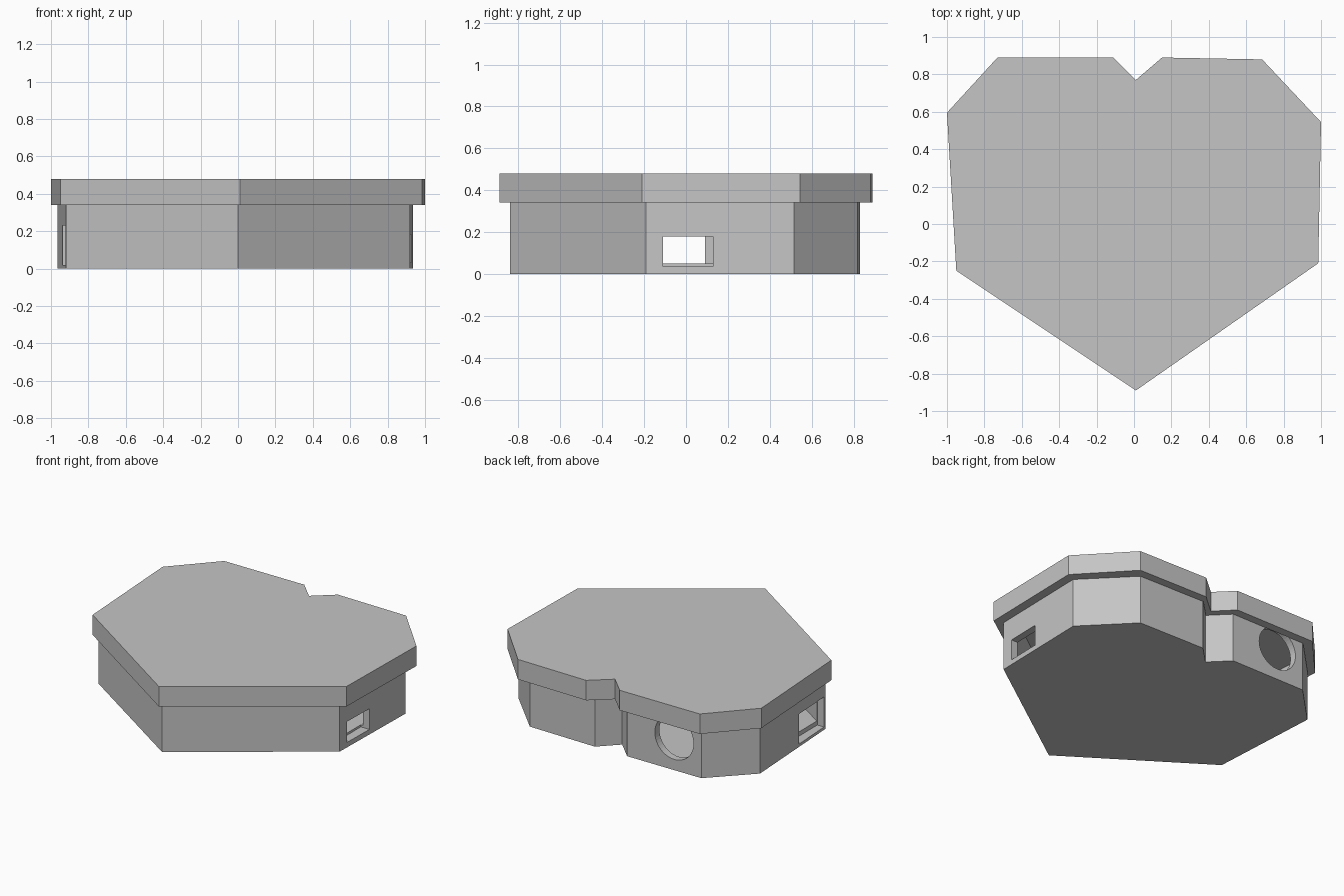
import bpy, bmesh, math
from mathutils import Vector

cube = bpy.data.objects.get("Cube")
if cube:
    bpy.data.objects.remove(cube, do_unlink=True)

grey = bpy.data.materials.new("grey plastic")
grey.use_nodes = True
grey.diffuse_color = (0.56, 0.56, 0.56, 1)
grey.node_tree.nodes["Principled BSDF"].inputs["Base Color"].default_value = (0.56, 0.56, 0.56, 1)

# Faceted heart outlines, clockwise seen from above
LID = [(-0.73, 0.89), (-0.11, 0.89), (0.01, 0.77), (0.15, 0.89), (0.685, 0.88),
       (1, 0.545), (0.985, -0.21), (0.01, -0.89), (-0.95, -0.25), (-1, 0.595)]
BASE = [(-0.7, 0.83), (-0.125, 0.83), (0, 0.705), (0.125, 0.83), (0.635, 0.82),
        (0.935, 0.515), (0.92, -0.19), (0, -0.84), (-0.92, -0.23), (-0.965, 0.56)]
WALL = 0.05
RIM, SHELF, TOP = 0.34, 0.43, 0.48


def inset(points, d):
    """Move every edge of a clockwise outline inwards by d."""
    result = []
    for i, p in enumerate(points):
        a, b, c = Vector(points[i - 1]), Vector(p), Vector(points[(i + 1) % len(points)])
        e, f = (b - a).normalized(), (c - b).normalized()
        n, m = Vector((e.y, -e.x)), Vector((f.y, -f.x))
        result.append(b + (n + m) * d / (1 + n.dot(m)))
    return result


def prism(name, points, z0, z1):
    bm = bmesh.new()
    face = bm.faces.new([bm.verts.new((x, y, z0)) for x, y in points])
    top = bmesh.ops.extrude_face_region(bm, geom=[face])["geom"]
    bmesh.ops.translate(bm, vec=(0, 0, z1 - z0),
                        verts=[v for v in top if isinstance(v, bmesh.types.BMVert)])
    bmesh.ops.recalc_face_normals(bm, faces=bm.faces)
    mesh = bpy.data.meshes.new(name)
    bm.to_mesh(mesh)
    bm.free()
    obj = bpy.data.objects.new(name, mesh)
    mesh.materials.append(grey)
    bpy.context.collection.objects.link(obj)
    return obj


def block(name, x0, x1, y0, y1, z0, z1):
    return prism(name, [(x0, y0), (x0, y1), (x1, y1), (x1, y0)], z0, z1)


def cut(target, cutter):
    mod = target.modifiers.new(cutter.name, 'BOOLEAN')
    mod.operation, mod.solver, mod.object = 'DIFFERENCE', 'EXACT', cutter
    cutter.hide_render = True
    bpy.context.view_layer.objects.active = target
    bpy.ops.object.modifier_apply(modifier=mod.name)
    bpy.data.objects.remove(cutter, do_unlink=True)


# Hollow tray with a floor
tray = prism("tray", BASE, 0, SHELF)
cut(tray, prism("cavity", inset(BASE, WALL), WALL, 0.6))

# Rectangular openings in the two side walls
cut(tray, block("left_opening", 0.86, 1.1, -0.11, 0.13, 0.035, 0.18))
cut(tray, block("right_opening", -1.1, -0.87, -0.21, 0.09, 0.02, 0.23))

# Round opening in the back wall
bpy.ops.mesh.primitive_cylinder_add(vertices=48, radius=0.15, depth=0.2,
                                    location=(-0.49, 0.86, 0.225),
                                    rotation=(math.pi / 2, 0, 0))
round_opening = bpy.context.object
round_opening.name = "round_opening"
round_opening.data.materials.append(grey)
cut(tray, round_opening)

# Overhanging cap lid, hollow where it slips over the tray
lid = prism("lid", LID, RIM, TOP)
cut(lid, prism("lid_recess", inset(BASE, -0.002), 0.2, SHELF))
